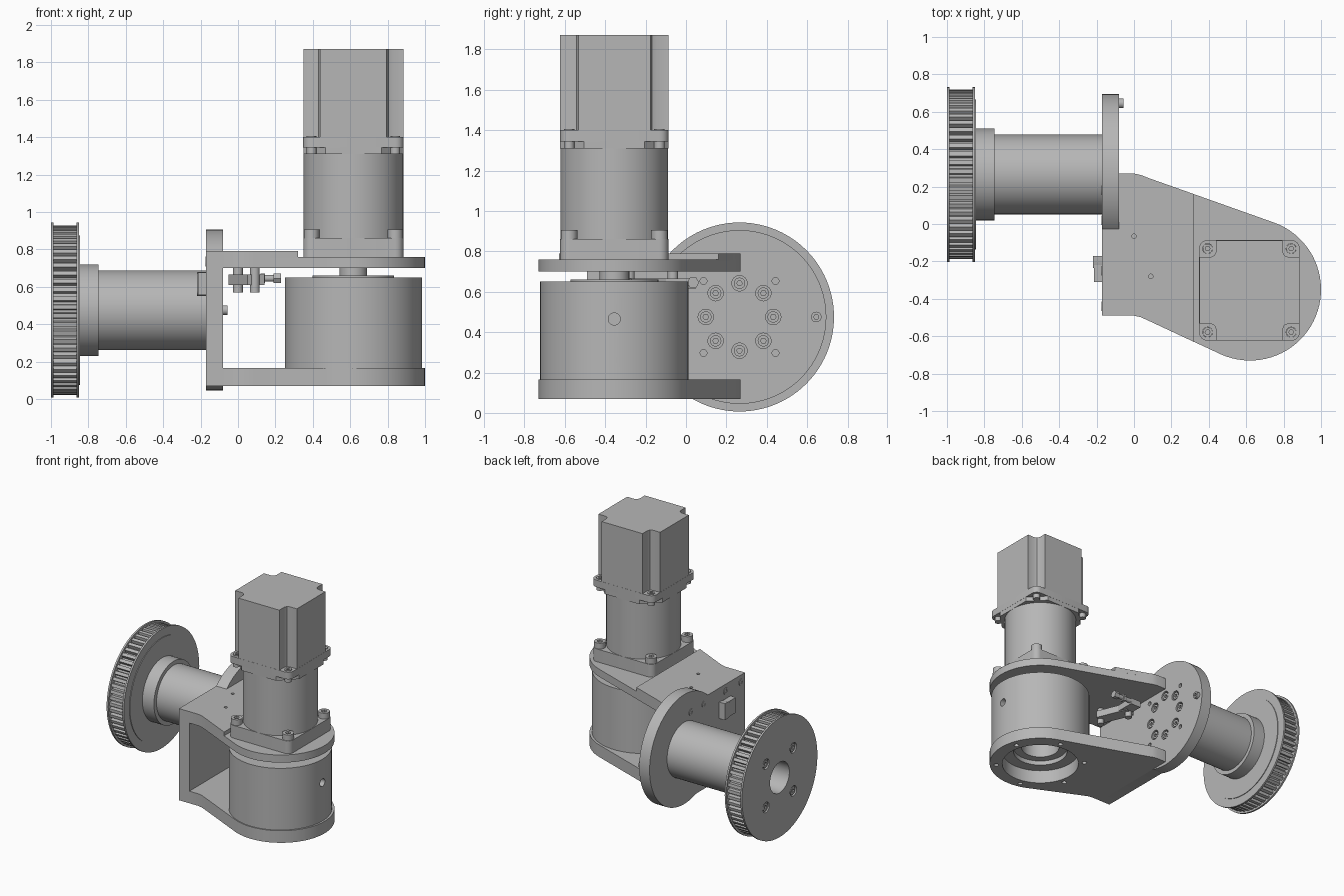
import bpy, bmesh
from math import sin, cos, pi, radians
from mathutils import Matrix, Vector

cube = bpy.data.objects.get("Cube")
if cube:
    bpy.data.objects.remove(cube, do_unlink=True)

grey = bpy.data.materials.new("machined grey")
grey.use_nodes = True
colour = (0.47, 0.47, 0.47, 1)
grey.diffuse_color = colour
grey.node_tree.nodes["Principled BSDF"].inputs["Base Color"].default_value = colour

MX, MY = 0.617, -0.355      # vertical drive axis
PY, PZ = 0.265, 0.475       # horizontal pulley axis


def prism(name, pts, lo, hi, axis="z"):
    """Extrude a flat outline along z, or along x with (y, z) points."""
    bm = bmesh.new()
    place = (lambda a, b, h: (a, b, h)) if axis == "z" else (lambda a, b, h: (h, a, b))
    low = [bm.verts.new(place(a, b, lo)) for a, b in pts]
    high = [bm.verts.new(place(a, b, hi)) for a, b in pts]
    bm.faces.new(low[::-1])
    bm.faces.new(high)
    n = len(pts)
    for i in range(n):
        j = (i + 1) % n
        bm.faces.new((low[i], low[j], high[j], high[i]))
    bmesh.ops.recalc_face_normals(bm, faces=bm.faces)
    mesh = bpy.data.meshes.new(name)
    bm.to_mesh(mesh)
    bm.free()
    mesh.materials.append(grey)
    obj = bpy.data.objects.new(name, mesh)
    bpy.context.collection.objects.link(obj)
    return obj


def arc(cx, cy, r, start, end, n):
    return [(cx + r * cos(radians(start + (end - start) * i / n)),
             cy + r * sin(radians(start + (end - start) * i / n))) for i in range(n + 1)]


def disc(name, a, b, r, lo, hi, axis="z", n=64):
    return prism(name, arc(a, b, r, 0, 360, n)[:-1], lo, hi, axis)


def rect(a0, a1, b0, b1):
    return [(a0, b0), (a1, b0), (a1, b1), (a0, b1)]


def boolean(obj, others, op="DIFFERENCE"):
    bpy.context.view_layer.objects.active = obj
    for other in others:
        mod = obj.modifiers.new(op.title(), "BOOLEAN")
        mod.operation, mod.solver, mod.object = op, "EXACT", other
        bpy.ops.object.modifier_apply(modifier=mod.name)
        bpy.data.objects.remove(other, do_unlink=True)
    return obj


def ring(count, r, start=0):
    return [(r * cos(start + 2 * pi * i / count), r * sin(start + 2 * pi * i / count))
            for i in range(count)]


def four_fold(quarter):
    """Repeat the points of one corner around the drive axis."""
    out = []
    for k in range(4):
        rot = Matrix.Rotation(k * pi / 2, 2)
        out += [tuple(rot @ Vector(p) + Vector((MX, MY))) for p in quarter]
    return out


def rounded_square(h, r, n=6):
    return four_fold(arc(h - r, h - r, r, 0, 90, n))


# Bracket: two tapered plates, a pad and a wall merged with a round flange
outline = ([(-0.08, -0.49), (0, -0.49), (0.035, -0.498), (0.08, -0.518)]
           + arc(0.62, -0.35, 0.38, -114, 70, 40)
           + [(0.08, 0.245), (0.04, 0.261), (0, 0.27), (-0.08, 0.27)])
bottom_plate = prism("bottom_plate", outline, 0.07, 0.165)
cutters = [disc("cutter", MX, MY, 0.285, 0, 0.3)]
cutters += [disc("cutter", MX + x, MY + y, 0.018, 0, 0.13, n=16) for x, y in ring(6, 0.33, 0.3)]
boolean(bottom_plate, cutters)
prism("top_plate", outline, 0.70, 0.76)
pad = prism("top_pad", [(-0.08, -0.49), (0, -0.49), (0.035, -0.498), (0.08, -0.518),
                        (0.32, -0.63), (0.32, 0.16), (0.08, 0.245), (0.04, 0.261),
                        (0, 0.27), (-0.08, 0.27)], 0.755, 0.79)
boolean(pad, [disc("cutter", x, y, 0.012, 0.77, 0.85, n=16)
              for x, y in ((0, -0.065), (0.09, -0.28))])

wall = prism("wall_flange", rect(-0.49, 0.27, 0.07, 0.79), -0.17, -0.08, "x")
boolean(wall, [disc("round_flange", PY, PZ, 0.43, -0.17, -0.08, "x", 96)], "UNION")
cutters = [disc("cutter", PY + a, PZ + b, 0.038, -0.115, 0, "x", 24) for a, b in ring(8, 0.167)]
cutters += [disc("cutter", PY + a, PZ + b, 0.017, -0.13, 0, "x", 16)
            for a, b in ring(4, 0.252, pi / 4)]
boolean(wall, cutters)


def screw(name, a, b, r, lo, hi, axis="z", socket_end="hi"):
    """Cap screw with a hexagonal socket in one end."""
    head = disc(name, a, b, r, lo, hi, axis, 24)
    s0, s1 = (hi - 0.02, hi + 0.1) if socket_end == "hi" else (lo - 0.1, lo + 0.02)
    return boolean(head, [disc("socket", a, b, r * 0.5, s0, s1, axis, 6)])


for a, b in ring(8, 0.167):
    screw("flange_screw", PY + a, PZ + b, 0.028, -0.12, -0.085, "x")
screw("stop_screw", 0.645, PZ, 0.026, -0.1, -0.055, "x")
for y in (-0.44, -0.25, 0.02, 0.18):
    screw("wall_screw", y, 0.735, 0.026, -0.174, -0.14, "x", "lo")

# Horizontal output tube, collar and toothed belt pulley
tube = disc("output_tube", PY, PZ, 0.213, -0.85, -0.165, "x")
collar = disc("tube_collar", PY, PZ, 0.245, -0.85, -0.745, "x")
TEETH = 60
profile = []
for i in range(TEETH):
    for f, r in ((0, 0.425), (0.3, 0.425), (0.4, 0.453), (0.9, 0.453)):
        t = 2 * pi * (i + f) / TEETH
        profile.append((PY + r * cos(t), PZ + r * sin(t)))
teeth = prism("pulley_teeth", profile, -0.986, -0.864, "x")
outer_rim = disc("pulley_outer_rim", PY, PZ, 0.468, -1.0, -0.986, "x", 96)
inner_rim = disc("pulley_inner_rim", PY, PZ, 0.468, -0.864, -0.85, "x", 96)
hub = disc("pulley_hub", PY, PZ, 0.40, -0.855, -0.845, "x", 96)
for part in (tube, collar, teeth, outer_rim, inner_rim, hub):
    boolean(part, [disc("bore", PY, PZ, 0.12, -1.2, -0.3, "x", 48)])
for a, b in ring(4, 0.24, pi / 4):
    boolean(outer_rim, [disc("cutter", PY + a, PZ + b, 0.04, -1.1, -0.9, "x", 24)])
    screw("pulley_screw", PY + a, PZ + b, 0.03, -0.995, -0.98, "x", "lo")

# Round gearbox between the plates
gearbox = disc("gearbox", MX, MY, 0.367, 0.16, 0.65, n=96)
boolean(gearbox, [disc("cutter", MX, MY, 0.285, 0.1, 0.175),
                  disc("cutter", MX, MY, 0.20, 0.1, 0.21),
                  disc("cutter", MX, MY, 0.14, 0.1, 0.55),
                  disc("cutter", MY, 0.465, 0.03, 0.93, 1.2, "x", 24)])
disc("gearbox_boss", MX, MY, 0.218, 0.645, 0.66)
disc("input_shaft", MX, MY, 0.074, 0.65, 0.71, n=32)

# Upper gear stage with square flanges and corner screws
prism("lower_flange", rounded_square(0.268, 0.045), 0.755, 0.86)
disc("gear_stage", MX, MY, 0.267, 0.85, 1.32, n=96)
prism("flange_step", four_fold([(0.268, 0.15), (0.15, 0.268)]), 1.31, 1.35)
flange = prism("upper_flange", rounded_square(0.269, 0.045), 1.345, 1.40)
for x, y in ring(4, 0.316, pi / 4):
    screw("lower_flange_screw", MX + x, MY + y, 0.041, 0.855, 0.905)
    boolean(flange, [disc("cutter", MX + x, MY + y, 0.027, 1.3, 1.45, n=24)])
    screw("upper_flange_screw", MX + x, MY + y, 0.026, 1.31, 1.405)

# Motor body with a notch down each corner
prism("motor_body", four_fold([(0.268, 0.178), (0.208, 0.178), (0.187, 0.187),
                               (0.178, 0.208), (0.178, 0.268)]), 1.40, 1.872)

# Position sensor hung under the top plate
body = prism("sensor_body", rect(-0.05, 0.05, -0.13, 0.13), 0.61, 0.665)
body.matrix_world = Matrix.Translation((0.045, -0.17, 0)) @ Matrix.Rotation(0.4, 4, "Z")
for x, y in ((0, -0.065), (0.09, -0.28)):
    disc("sensor_post", x, y, 0.026, 0.57, 0.705, n=24)
prism("sensor_arm", rect(-0.02, 0.07, -0.10, 0.05), 0.615, 0.665)
disc("sensor_bolt", 0.035, 0.645, 0.018, 0.05, 0.21, "x", 16)
for x0, x1 in ((0.12, 0.145), (0.19, 0.23)):
    disc("sensor_nut", 0.035, 0.645, 0.03, x0, x1, "x", 6)

# Cable connector on the outside of the wall
prism("connector", arc(-0.205, 0.58, 0.03, -180, -90, 5)[:-1]
      + [(-0.205, 0.55), (-0.17, 0.55), (-0.17, 0.68), (-0.205, 0.68)]
      + [(-0.235, 0.67)], -0.22, -0.165, "x").name = "connector_side"
prism("connector", rect(-0.31, -0.17, 0.555, 0.675), -0.215, -0.165, "x")

# Smooth round walls, keep crisp edges
bpy.ops.object.select_all(action="DESELECT")
for obj in bpy.context.collection.objects:
    if obj.type == "MESH":
        obj.select_set(True)
        bpy.context.view_layer.objects.active = obj
bpy.ops.object.shade_smooth_by_angle(angle=radians(25))
